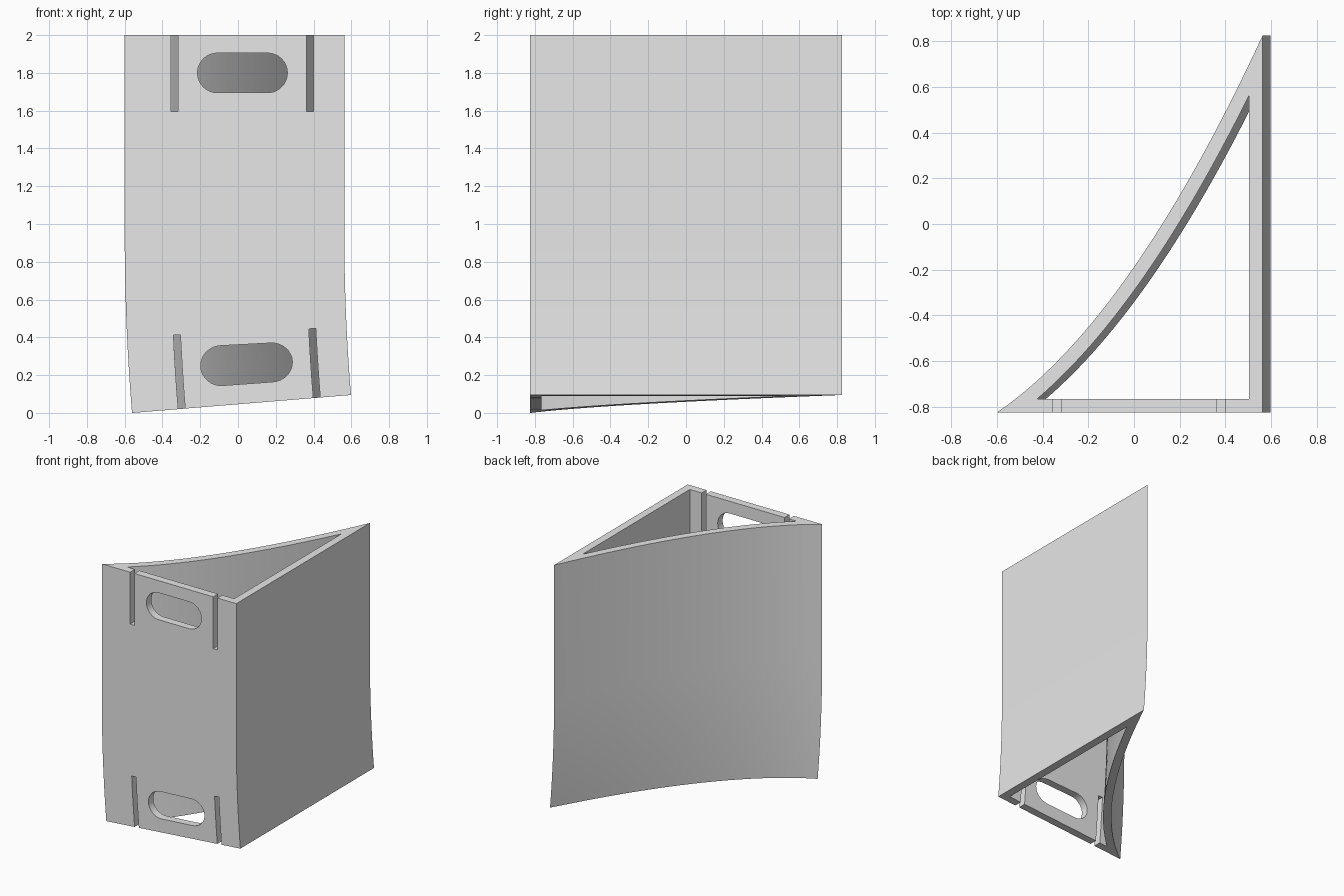
import bpy, bmesh, math

cube = bpy.data.objects.get("Cube")
if cube:
    bpy.data.objects.remove(cube, do_unlink=True)

LEFT, RIGHT, FRONT, BACK, TOP = -0.6, 0.563, -0.825, 0.825, 2.0
WALL = 0.06
BEND_START, BEND_ANGLE, BEND_X = 0.95, 0.0818, 11.03
STEPS, RINGS = 28, 14

grey = bpy.data.materials.new("plain_grey")
grey.use_nodes = True
grey.diffuse_color = (0.8, 0.8, 0.8, 1)
grey.node_tree.nodes["Principled BSDF"].inputs["Base Color"].default_value = (0.8, 0.8, 0.8, 1)


def make_object(name, bm):
    bmesh.ops.recalc_face_normals(bm, faces=bm.faces)
    mesh = bpy.data.meshes.new(name)
    bm.to_mesh(mesh)
    bm.free()
    mesh.materials.append(grey)
    ob = bpy.data.objects.new(name, mesh)
    bpy.context.collection.objects.link(ob)
    return ob


def curve_point(x, offset):
    """Point on the hollow-curved wall, moved inward by offset."""
    width = RIGHT - LEFT
    d = x - LEFT
    slope_in, slope_out = 0.68, 2.158
    slope = slope_in + (slope_out - slope_in) * d / width
    y = FRONT + slope_in * d + (slope_out - slope_in) * d * d / (2 * width)
    length = math.hypot(1, slope)
    return x + offset * slope / length, y - offset / length


def profile(x0, x1, offset):
    pts = [curve_point(x1 + (x0 - x1) * i / STEPS, offset) for i in range(STEPS + 1)]
    return pts + [(RIGHT - offset, FRONT + offset)]


# Hollow three-sided duct, as stacked rings
outer = profile(LEFT, RIGHT, 0)
inner = profile(-0.462, 0.449, WALL)
levels = [BEND_START * i / RINGS for i in range(RINGS + 1)] + [TOP]
bm = bmesh.new()
shells = [[[bm.verts.new((x, y, z)) for x, y in p] for z in levels] for p in (outer, inner)]
count = len(outer)
for i in range(count):
    j = (i + 1) % count
    for shell in shells:
        for low, high in zip(shell, shell[1:]):
            bm.faces.new((low[i], low[j], high[j], high[i]))
    for k in (0, -1):
        a, b = shells[0][k], shells[1][k]
        bm.faces.new((a[i], a[j], b[j], b[i]))
duct = make_object("curved_duct", bm)

# Cutters for the front wall: end slots and rounded handle openings
bm = bmesh.new()


def cut_prism(points):
    base = bm.faces.new([bm.verts.new((x, FRONT - 0.1, z)) for x, z in points])
    new = bmesh.ops.extrude_face_region(bm, geom=[base])["geom"]
    verts = [v for v in new if isinstance(v, bmesh.types.BMVert)]
    bmesh.ops.translate(bm, verts=verts, vec=(0, 0.1 + WALL + 0.012, 0))


def slot(x, z0, z1):
    w = 0.0185
    cut_prism([(x - w, z0), (x + w, z0), (x + w, z1), (x - w, z1)])


def handle(z, radius):
    pts = []
    for side in (1, -1):
        for i in range(17):
            a = side * math.pi / 2 * -1 + math.pi * i / 16
            pts.append((0.0235 + side * 0.133 + radius * math.cos(a), z + radius * math.sin(a)))
    cut_prism(pts)


for x in (-0.336, 0.3815):
    slot(x, -0.1, 0.4)
    slot(x, 1.595, TOP + 0.1)
handle(0.22, 0.11)
handle(1.8, 0.105)
cutter = make_object("front_cutter", bm)
cutter.hide_render = True

mod = duct.modifiers.new("openings", "BOOLEAN")
mod.operation = "DIFFERENCE"
mod.solver = "EXACT"
mod.object = cutter
bpy.context.view_layer.objects.active = duct
duct.select_set(True)
cutter.select_set(False)
bpy.ops.object.modifier_apply(modifier=mod.name)
bpy.data.objects.remove(cutter, do_unlink=True)

# Bend the lower part along a gentle arc
for v in duct.data.vertices:
    if v.co.z < BEND_START:
        angle = BEND_ANGLE * (1 - v.co.z / BEND_START)
        radius = BEND_X - v.co.x
        v.co.x = BEND_X - radius * math.cos(angle)
        v.co.z = BEND_START - radius * math.sin(angle)
duct.data.update()
bpy.ops.object.shade_smooth_by_angle(angle=math.radians(25))
